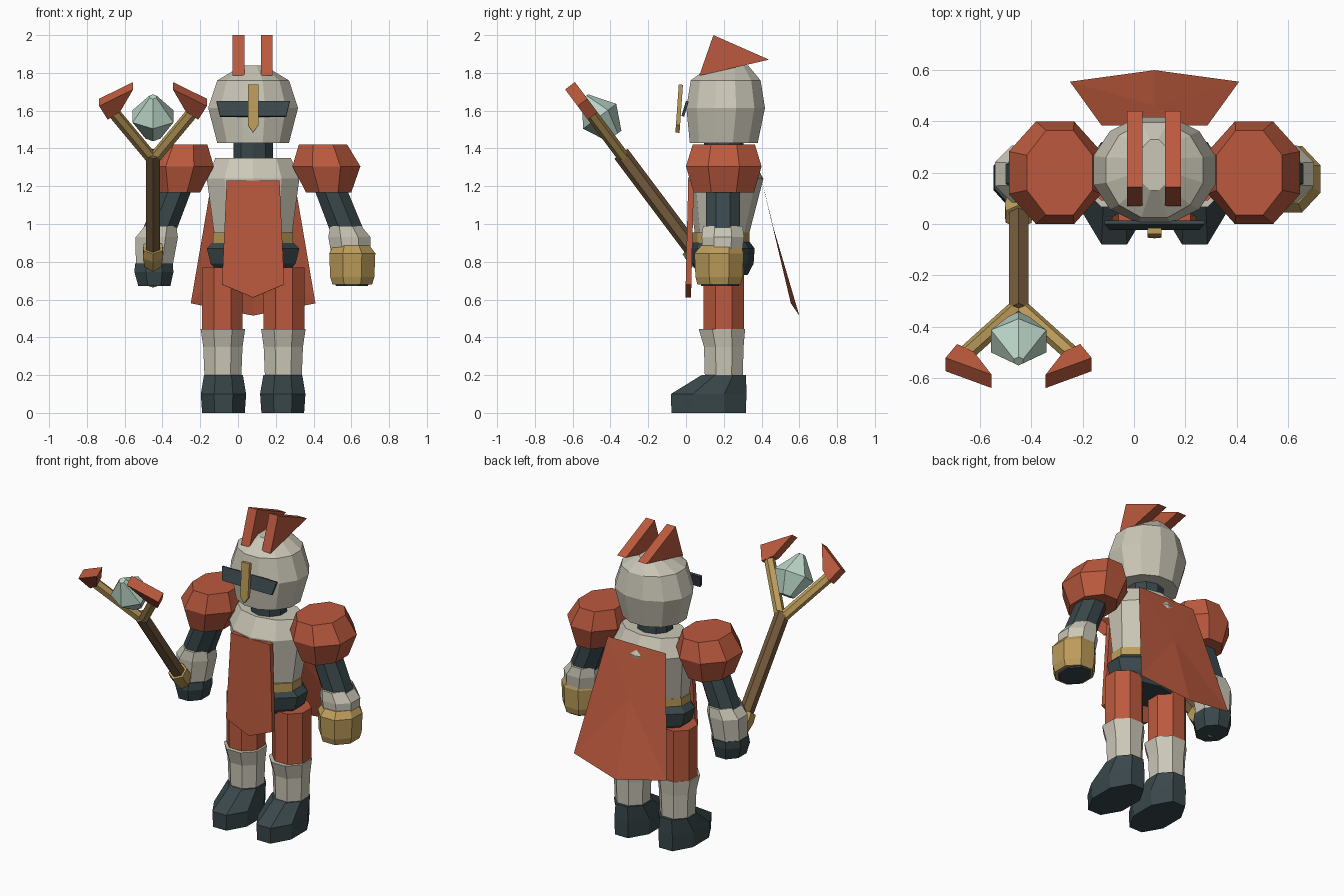
import bpy, bmesh, math
from mathutils import Vector, Matrix

if "Cube" in bpy.data.objects:
    bpy.data.objects.remove(bpy.data.objects["Cube"])

CX, CY = 0.08, 0.2   # body axis


def material(name, rgb):
    m = bpy.data.materials.new(name)
    lin = [((c / 255 + 0.055) / 1.055) ** 2.4 for c in rgb]
    m.diffuse_color = (*lin, 1)
    m.use_nodes = True
    m.node_tree.nodes["Principled BSDF"].inputs["Base Color"].default_value = m.diffuse_color
    return m


STEEL = material("pale_steel", (203, 199, 183))
RED = material("brick_red", (188, 90, 62))
DARK = material("dark_slate", (57, 71, 74))
GOLD = material("gold", (188, 156, 90))
WOOD = material("brown_wood", (116, 90, 60))
GEM = material("pale_green", (186, 212, 198))


def finish(name, bm, mat, matrix=None):
    if matrix:
        bm.transform(matrix)
    bmesh.ops.recalc_face_normals(bm, faces=bm.faces)
    me = bpy.data.meshes.new(name)
    bm.to_mesh(me)
    bm.free()
    me.materials.append(mat)
    ob = bpy.data.objects.new(name, me)
    bpy.context.collection.objects.link(ob)
    return ob


def loft(name, rings, mat, n=8, matrix=None, flip=False):
    """Faceted solid through rings (cx, cy, z, rx, ry); flip mirrors across the body."""
    bm = bmesh.new()
    k = 1 / math.cos(math.pi / n)
    loops = []
    for cx, cy, z, rx, ry in rings:
        cx = 2 * CX - cx if flip else cx
        loops.append([bm.verts.new((cx + rx * k * math.cos(a), cy + ry * k * math.sin(a), z))
                      for a in ((i + 0.5) * math.tau / n for i in range(n))])
    for a, b in zip(loops, loops[1:]):
        for i in range(n):
            j = (i + 1) % n
            bm.faces.new((a[i], a[j], b[j], b[i]))
    bm.faces.new(loops[0][::-1])
    bm.faces.new(loops[-1])
    return finish(name, bm, mat, matrix)


def plate(name, outline, thick, mat, matrix):
    """Outline in local xy, extruded symmetrically along local z."""
    bm = bmesh.new()
    lo = [bm.verts.new((x, y, -thick / 2)) for x, y in outline]
    hi = [bm.verts.new((x, y, thick / 2)) for x, y in outline]
    n = len(outline)
    bm.faces.new(lo[::-1])
    bm.faces.new(hi)
    for i in range(n):
        j = (i + 1) % n
        bm.faces.new((lo[i], lo[j], hi[j], hi[i]))
    return finish(name, bm, mat, matrix)


def frame(origin, xa, ya):
    xa, ya = Vector(xa).normalized(), Vector(ya).normalized()
    m = Matrix((xa, ya, xa.cross(ya))).transposed().to_4x4()
    m.translation = origin
    return m


# Head, neck and torso
loft("helmet", [(CX, .2, 1.43, .19, .18), (CX, .21, 1.615, .238, .208),
                (CX, .21, 1.76, .19, .185), (CX, .23, 1.838, .06, .1)], STEEL, 12)
loft("neck", [(CX, CY, 1.33, .105, .1), (CX, CY, 1.45, .105, .1)], DARK, 10)
loft("torso", [(CX, .19, .94, .205, .135), (CX, .21, 1.24, .245, .19),
               (CX, .21, 1.35, .2, .13)], STEEL, 10)
loft("belt", [(CX, .185, .9, .212, .145), (CX, .185, .955, .212, .145)], GOLD, 10)
loft("hips", [(CX, .2, .73, .17, .12), (CX, .195, .79, .225, .155),
              (CX, .195, .87, .245, .16), (CX, .19, .905, .21, .14)], DARK, 10)

# Helmet crests, visor and nose guard
for side, x in (("left", 0.003), ("right", 0.152)):
    plate(side + "_crest", [(.07, 1.785), (.145, 2.0), (.44, 1.87)], .062, RED,
          frame((x, 0, 0), (0, 1, 0), (0, 0, 1)))
plate("visor", [(-.175, -.042), (.175, -.042), (.195, .042), (-.195, .042)], .015, DARK,
      frame((CX, -.005, 1.61), (1, 0, 0), (0, .3, 1)))
plate("nose_guard", [(0, -.13), (.028, -.09), (.028, .125), (-.028, .125), (-.028, -.09)],
      .022, GOLD, frame((CX, -.036, 1.613), (1, 0, 0), (0, .07, 1)))

# Front tabard
plate("tabard", [(-.14, .28), (-.165, -.27), (0, -.34), (.165, -.27), (.14, .28)], .03, RED,
      frame((CX, .02, .95), (1, 0, 0), (0, .025, 1)))

# Cape: a thin sheet with a creased lower hem
bm = bmesh.new()
tl, tr, bl, br, tip, mid = [bm.verts.new(p) for p in (
    (CX - .207, .385, 1.3), (CX + .207, .385, 1.3), (CX - .33, .555, .58),
    (CX + .33, .555, .58), (CX, .6, .515), (CX, .463, .98))]
for f in ((tl, bl, mid), (tl, mid, tr), (tr, mid, br), (bl, tip, mid), (mid, tip, br)):
    bm.faces.new(f)
finish("cape", bm, RED)

# Paired limbs
for side, flip in (("right", False), ("left", True)):
    loft(side + "_pauldron", [(.48, CY, 1.168, .12, .16), (.468, CY, 1.305, .18, .2),
                              (.45, CY, 1.42, .128, .165)], RED, 8, flip=flip)
    loft(side + "_upper_arm", [(.575, .195, .97, .09, .09), (.46, .195, 1.26, .085, .09)],
         DARK, 8, flip=flip)
    loft(side + "_forearm", [(.603, .19, .785, .098, .1), (.59, .195, .93, .112, .112),
                             (.57, .195, .99, .082, .105)], STEEL, 8, flip=flip)
    loft(side + "_hand", [(.603, .18, .672, .085, .1), (.605, .18, .745, .103, .115),
                          (.605, .185, .79, .1, .11)], DARK, 8, flip=flip)
    loft(side + "_thigh", [(.243, CY, .42, .108, .108), (.243, CY, .77, .108, .108)],
         RED, 8, flip=flip)
    loft(side + "_shin", [(.24, .2, .18, .097, .1), (.24, .2, .35, .104, .105),
                          (.24, .19, .445, .118, .123)], STEEL, 8, flip=flip)
    loft(side + "_boot", [(.237, .12, 0, .113, .197), (.237, .12, .1, .12, .2),
                          (.237, .2, .2, .103, .118)], DARK, 8, flip=flip)

# Gold glove on one hand only
loft("right_glove", [(.605, .175, .68, .105, .115), (.605, .175, .72, .117, .125),
                     (.605, .175, .845, .122, .13), (.602, .185, .885, .095, .105)], GOLD, 8)

# Staff: local z runs along the shaft, local origin at the fork
FORK = Vector((-.45, -.32, 1.34))
AXIS = Vector((0, -.6, .8))
SIDE = Vector((1, 0, 0))
shaft_frame = frame(FORK, SIDE, AXIS.cross(SIDE))
loft("staff_shaft", [(0, 0, -.72, .038, .038), (0, 0, .04, .038, .038)], WOOD, 6, shaft_frame)
loft("staff_grip", [(0, 0, -.82, .03, .03), (0, 0, -.74, .035, .035), (0, 0, -.63, .054, .054),
                    (0, 0, -.58, .05, .05)], GOLD, 6, shaft_frame)
for side, s in (("left", -1), ("right", 1)):
    d = (SIDE * s * .2 + AXIS * .3).normalized()
    across = d.cross(Vector((0, .8, .6)))
    loft(side + "_prong", [(0, 0, -.01, .028, .028), (0, 0, .38, .028, .028)], GOLD, 6,
         frame(FORK, across, d.cross(across)))
    plate(side + "_blade", [(s * .105, .49), (s * .285, .38), (s * .24, .29), (s * .175, .34)],
          .065, RED, frame(FORK, SIDE, AXIS))
loft("crystal", [(0, 0, -.13, .04, .04), (0, 0, 0, .108, .095), (0, 0, .13, .018, .018)],
     GEM, 6, frame((-.45, -.457, 1.57), SIDE, AXIS.cross(SIDE)))
